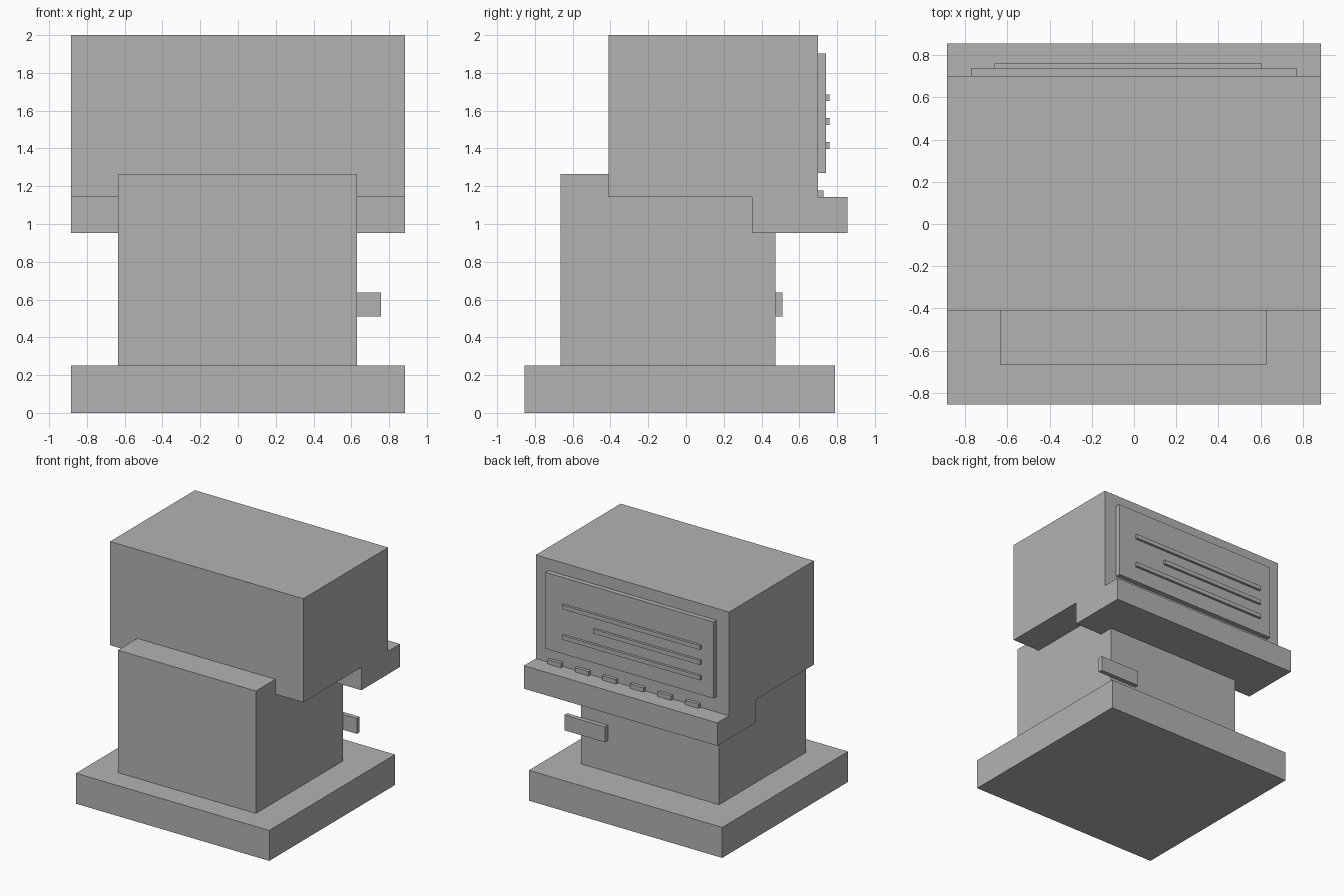
import bpy

if "Cube" in bpy.data.objects:
    bpy.data.objects.remove(bpy.data.objects["Cube"])

grey = bpy.data.materials.new("plain_grey")
grey.diffuse_color = (0.45, 0.45, 0.45, 1)
grey.use_nodes = True
grey.node_tree.nodes["Principled BSDF"].inputs["Base Color"].default_value = grey.diffuse_color


def extrude_profile(name, profile, x0, x1):
    """Extrude a closed (y, z) outline from x0 to x1."""
    n = len(profile)
    verts = [(x, y, z) for x in (x0, x1) for y, z in profile]
    faces = [tuple(reversed(range(n))), tuple(range(n, 2 * n))]
    faces += [(i, (i + 1) % n, (i + 1) % n + n, i + n) for i in range(n)]
    mesh = bpy.data.meshes.new(name)
    mesh.from_pydata(verts, [], faces)
    mesh.materials.append(grey)
    obj = bpy.data.objects.new(name, mesh)
    bpy.context.collection.objects.link(obj)
    return obj


def box(name, x, y, z):
    return extrude_profile(name, [(y[0], z[0]), (y[1], z[0]),
                                  (y[1], z[1]), (y[0], z[1])], *x)


# Base slab and pedestal
box("base", (-0.885, 0.885), (-0.855, 0.79), (0, 0.252))
box("pedestal", (-0.635, 0.63), (-0.665, 0.473), (0.252, 1.265))

# Head with the control shelf sticking out at the back
extrude_profile("head", [(-0.41, 1.142), (0.35, 1.142), (0.35, 0.952),
                         (0.855, 0.952), (0.855, 1.142), (0.70, 1.142),
                         (0.70, 2.0), (-0.41, 2.0)], -0.885, 0.885)

# Screen panel and its raised lines
box("screen", (-0.77, 0.77), (0.70, 0.74), (1.27, 1.902))
for i, (right, z) in enumerate([(0.605, 1.65), (0.32, 1.525), (0.605, 1.398)]):
    box(f"screen_line_{i + 1}", (-0.66, right), (0.74, 0.76), (z, z + 0.035))

# Row of buttons on the shelf
for i in range(6):
    x = -0.625 + i * 0.252
    box(f"button_{i + 1}", (x, x + 0.125), (0.70, 0.727), (1.142, 1.178))

# Slot plate on the back of the pedestal
box("slot_plate", (0.385, 0.757), (0.473, 0.51), (0.51, 0.637))
